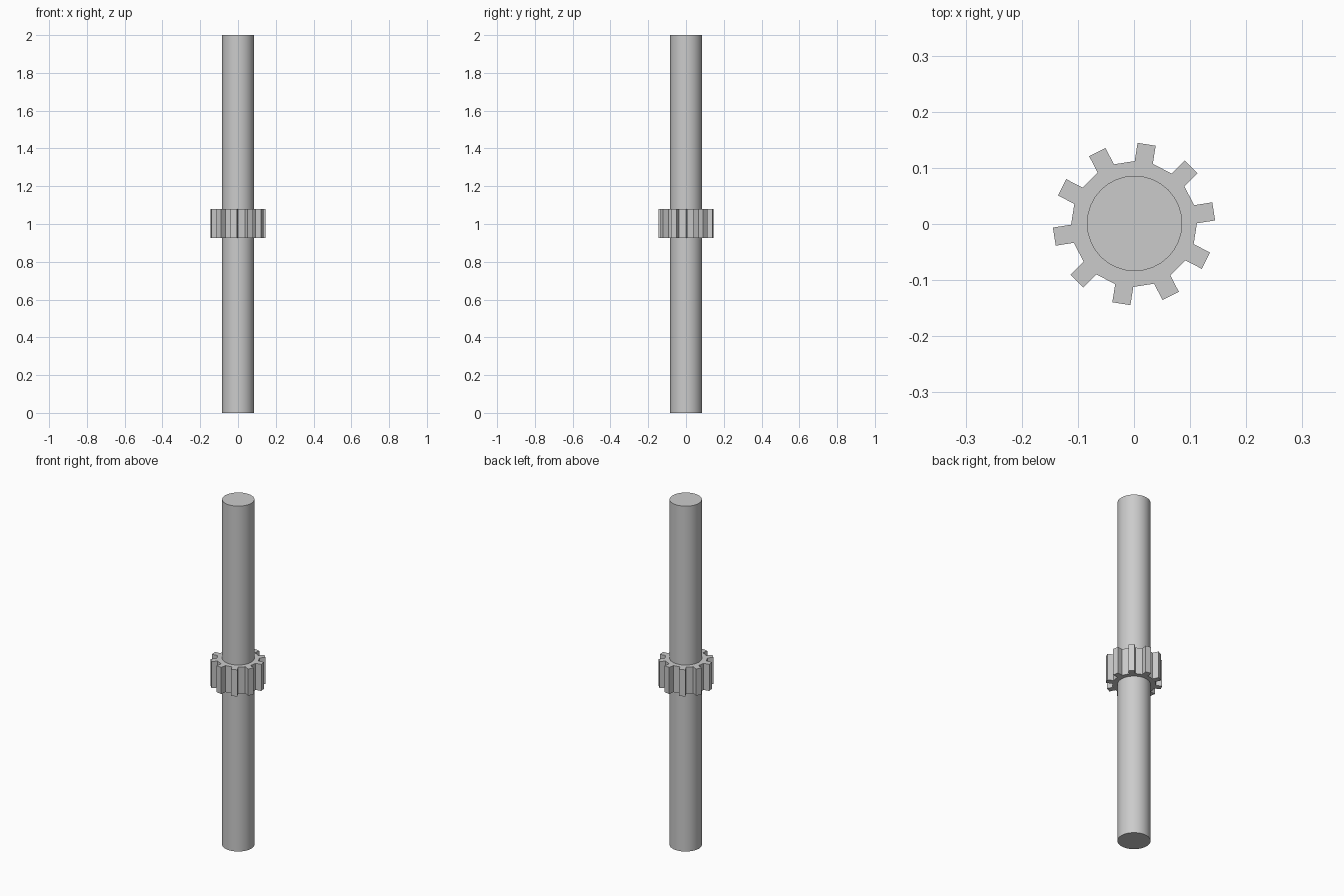
import bpy, bmesh
from math import cos, sin, radians

if "Cube" in bpy.data.objects:
    bpy.data.objects.remove(bpy.data.objects["Cube"])

TEETH = 10
HALF_W = 0.0163      # half tooth width
ROOT, TIP = 0.111, 0.1438
Z0, Z1 = 0.926, 1.08

# Shaft: long smooth round bar
bpy.ops.mesh.primitive_cylinder_add(vertices=32, radius=0.085, depth=2, location=(0.001, 0.001, 1))
shaft = bpy.context.object
shaft.name = "shaft"
bpy.ops.object.shade_smooth_by_angle(angle=radians(30))

# Pinion gear: straight-sided teeth profile, extruded upward
bm = bmesh.new()
ring = []
for i in range(TEETH):
    a = radians(9 + 36 * i)
    for r, w in ((ROOT, -HALF_W), (TIP, -HALF_W), (TIP, HALF_W), (ROOT, HALF_W)):
        ring.append(bm.verts.new((r * cos(a) - w * sin(a), r * sin(a) + w * cos(a), Z0)))
base = bm.faces.new(ring)
ext = bmesh.ops.extrude_face_region(bm, geom=[base], use_keep_orig=True)
top = [v for v in ext["geom"] if isinstance(v, bmesh.types.BMVert)]
bmesh.ops.translate(bm, verts=top, vec=(0, 0, Z1 - Z0))
bmesh.ops.recalc_face_normals(bm, faces=bm.faces)
mesh = bpy.data.meshes.new("pinion_gear")
bm.to_mesh(mesh)
bm.free()
gear = bpy.data.objects.new("pinion_gear", mesh)
bpy.context.collection.objects.link(gear)
